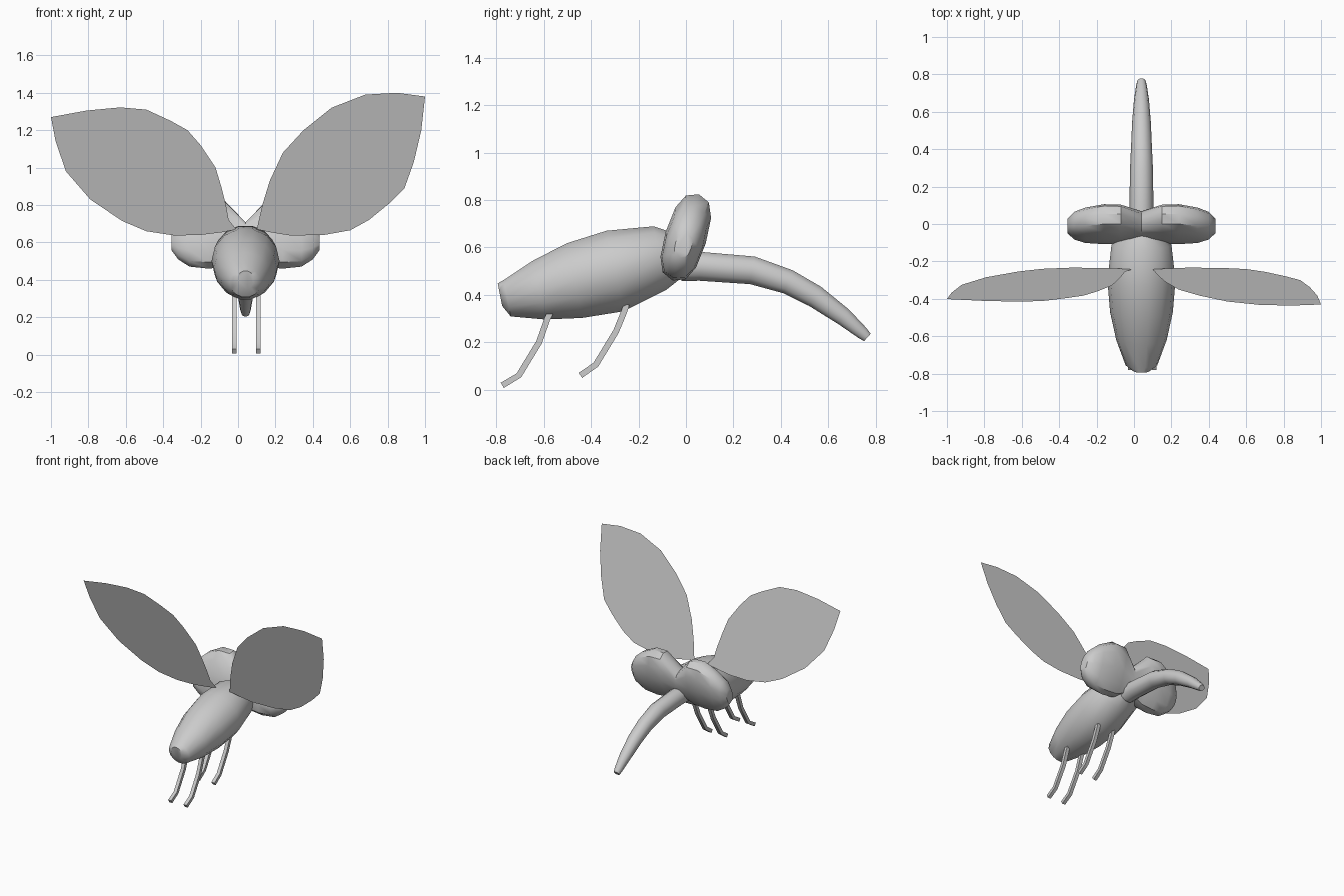
import bpy
import bmesh
from math import cos, sin, pi, copysign
from mathutils import Vector

if "Cube" in bpy.data.objects:
    bpy.data.objects.remove(bpy.data.objects["Cube"])

CX = 0.04  # body centre line


def make_object(name, bm, smooth=True, closed=True):
    if closed:
        bmesh.ops.recalc_face_normals(bm, faces=bm.faces[:])
    mesh = bpy.data.meshes.new(name)
    bm.to_mesh(mesh)
    bm.free()
    obj = bpy.data.objects.new(name, mesh)
    bpy.context.collection.objects.link(obj)
    if smooth:
        bpy.ops.object.select_all(action='DESELECT')
        obj.select_set(True)
        bpy.context.view_layer.objects.active = obj
        bpy.ops.object.shade_smooth_by_angle(angle=0.7)
    return obj


def loft(name, rings, sides, power=1.0, phase=0.0):
    """Skin rings given as (centre, axis_a, axis_b) and cap both ends."""
    bm = bmesh.new()
    loops = []
    for c, a, b in rings:
        loop = []
        for i in range(sides):
            t = 2 * pi * i / sides + phase
            u = copysign(abs(cos(t)) ** power, cos(t))
            v = copysign(abs(sin(t)) ** power, sin(t))
            loop.append(bm.verts.new(c + a * u + b * v))
        loops.append(loop)
    for p, q in zip(loops, loops[1:]):
        for i in range(sides):
            j = (i + 1) % sides
            bm.faces.new((p[i], p[j], q[j], q[i]))
    bm.faces.new(loops[0])
    bm.faces.new(loops[-1])
    return make_object(name, bm)


def tube(name, x, path, sides, phase=0.0):
    """Tapered tube in a side plane; path rows are (y, z, radius)."""
    pts = [Vector((x, y, z)) for y, z, r in path]
    rings = []
    for i, p in enumerate(pts):
        d = (pts[min(i + 1, len(pts) - 1)] - pts[max(i - 1, 0)]).normalized()
        r = path[i][2]
        rings.append((p, Vector((r, 0, 0)), Vector((0, -d.z, d.y)) * r))
    return loft(name, rings, sides, phase=phase)


# Body: rings (y, z, half width, half height) square to the sloping axis
up = Vector((0, -0.2, 0.98))
body = [(-0.785, 0.40, 0.045, 0.05), (-0.755, 0.385, 0.085, 0.08),
        (-0.62, 0.42, 0.135, 0.13), (-0.47, 0.46, 0.168, 0.165),
        (-0.30, 0.50, 0.182, 0.178), (-0.11, 0.555, 0.16, 0.14),
        (-0.02, 0.57, 0.09, 0.09)]
loft("body", [(Vector((CX, y, z)), Vector((w, 0, 0)), up * h)
              for y, z, w, h in body], 14)

# Head: two lobes with a waist, rings (offset, z, half thickness, half length)
lean = Vector((0, 0.29, 0.957))
thick = Vector((0, 0.957, -0.29))
half = [(0.0, 0.615, 0.072, 0.095), (0.11, 0.645, 0.085, 0.185),
        (0.20, 0.642, 0.088, 0.19), (0.30, 0.622, 0.08, 0.158),
        (0.36, 0.615, 0.065, 0.11), (0.395, 0.61, 0.035, 0.055)]
head = [(-o, z, t, l) for o, z, t, l in reversed(half[1:])] + half
loft("head", [(Vector((CX + o, (z - 0.645) * 0.3, z)), thick * t, lean * l)
              for o, z, t, l in head], 12, power=0.8)

# Trunk-like snout
tube("snout", CX, [(-0.02, 0.52, 0.065), (0.06, 0.52, 0.064),
                   (0.28, 0.503, 0.062), (0.43, 0.455, 0.055),
                   (0.545, 0.393, 0.05), (0.665, 0.307, 0.04),
                   (0.745, 0.238, 0.028), (0.765, 0.22, 0.022)], 10)

# Legs
for pair, path in {
    "rear": [(-0.57, 0.33), (-0.585, 0.30), (-0.62, 0.20), (-0.705, 0.06), (-0.775, 0.018)],
    "front": [(-0.25, 0.36), (-0.262, 0.325), (-0.295, 0.245), (-0.38, 0.105), (-0.445, 0.06)],
}.items():
    for side, x in (("left", -0.02), ("right", 0.108)):
        tube(pair + "_leg_" + side, x, [(y, z, 0.018) for y, z in path], 4, pi / 4)

# Wings: thin sheets leaning back from the shoulders
wings = {
    "left": [(-0.01, 0.67), (-0.05, 0.72), (-0.065, 0.8), (-0.09, 0.9), (-0.12, 1.0),
             (-0.2, 1.12), (-0.27, 1.2), (-0.36, 1.25), (-0.49, 1.31), (-0.63, 1.322),
             (-0.81, 1.305), (-1.0, 1.27), (-0.975, 1.14), (-0.92, 0.98), (-0.79, 0.83),
             (-0.62, 0.715), (-0.49, 0.66), (-0.34, 0.637), (-0.2, 0.64), (-0.08, 0.655)],
    "right": [(0.10, 0.67), (0.13, 0.8), (0.17, 0.93), (0.24, 1.08), (0.35, 1.2),
              (0.5, 1.32), (0.68, 1.39), (0.85, 1.4), (1.0, 1.38), (0.98, 1.2),
              (0.94, 1.03), (0.89, 0.89), (0.81, 0.81), (0.7, 0.72), (0.6, 0.665),
              (0.46, 0.64), (0.28, 0.637), (0.17, 0.655)],
}
for side, outline in wings.items():
    bm = bmesh.new()
    face = bm.faces.new([bm.verts.new((x, -0.237 - (z - 0.65) * 0.265, z))
                         for x, z in outline])
    bmesh.ops.triangulate(bm, faces=[face])
    make_object("wing_" + side, bm, closed=False)
